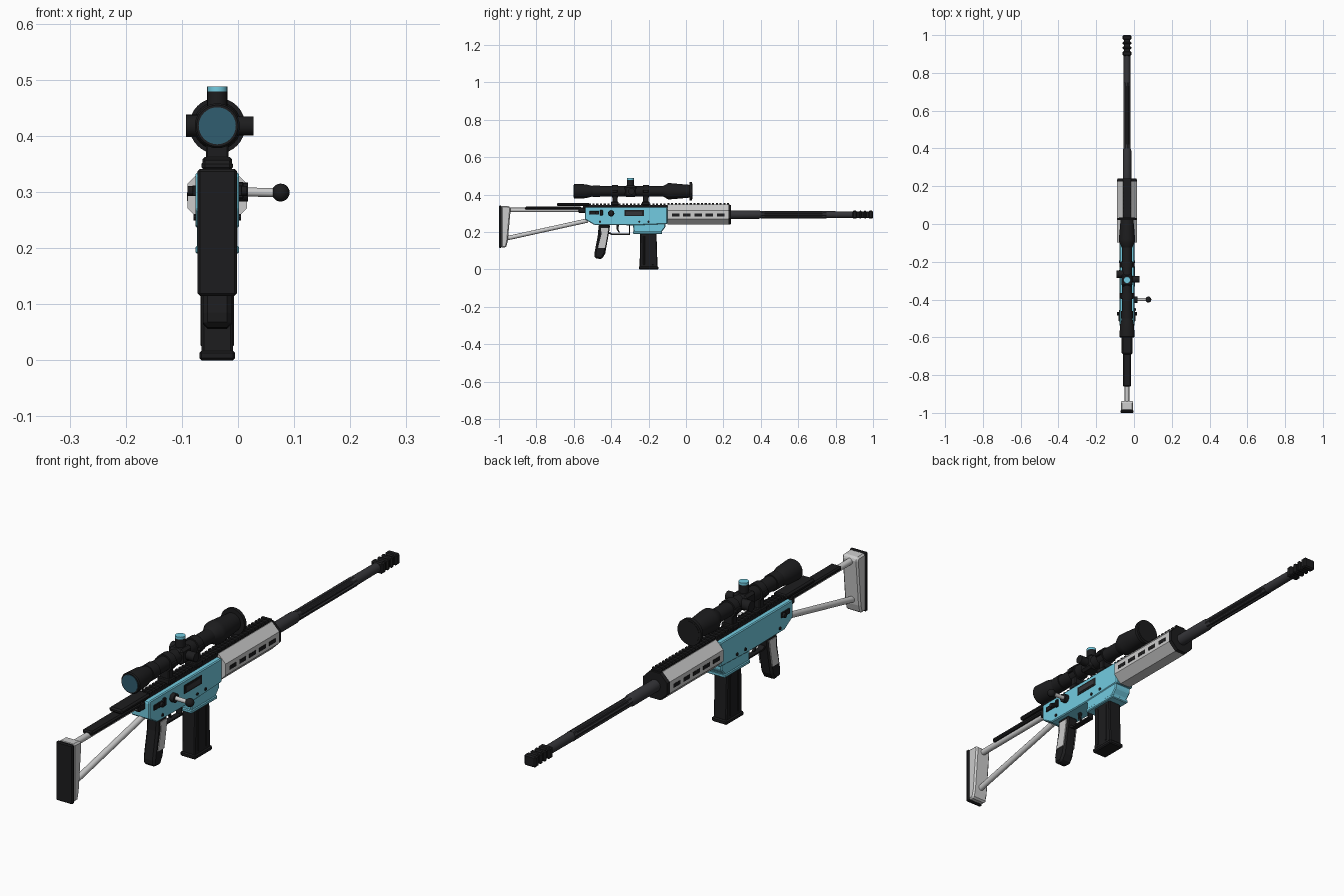
import bpy, bmesh, math
from mathutils import Vector

if "Cube" in bpy.data.objects:
    bpy.data.objects.remove(bpy.data.objects["Cube"])

CX = -0.037          # centre plane of the rifle


def mat(name, r, g, b):
    m = bpy.data.materials.new(name)
    m.diffuse_color = (r, g, b, 1)
    m.use_nodes = True
    m.node_tree.nodes["Principled BSDF"].inputs["Base Color"].default_value = m.diffuse_color
    return m


BLACK = mat("black", 0.012, 0.012, 0.013)
STEEL = mat("dark_steel", 0.035, 0.035, 0.04)
CYAN = mat("cyan", 0.17, 0.6, 0.75)
GLASS = mat("lens_glass", 0.03, 0.11, 0.16)


def finish(name, bm, material=None, bevel=0, smooth=False):
    bmesh.ops.recalc_face_normals(bm, faces=bm.faces)
    me = bpy.data.meshes.new(name)
    bm.to_mesh(me)
    bm.free()
    ob = bpy.data.objects.new(name, me)
    bpy.context.collection.objects.link(ob)
    if material:
        me.materials.append(material)
    if bevel:
        b = ob.modifiers.new("bevel", 'BEVEL')
        b.width, b.segments = bevel, 1
    if smooth:
        bpy.ops.object.select_all(action='DESELECT')
        ob.select_set(True)
        bpy.context.view_layer.objects.active = ob
        bpy.ops.object.shade_smooth_by_angle(angle=math.radians(35))
    return ob


def skin(rings):
    """Closed solid through a list of equal-length point rings."""
    bm = bmesh.new()
    vs = [[bm.verts.new(p) for p in ring] for ring in rings]
    n = len(vs[0])
    for a, b in zip(vs, vs[1:]):
        for i in range(n):
            bm.faces.new((a[i], a[(i + 1) % n], b[(i + 1) % n], b[i]))
    bm.faces.new(vs[0])
    bm.faces.new(vs[-1])
    return bm


def prism(name, yz, half, material=None, bevel=0.0, x=CX):
    return finish(name, skin([[(x + s * half, y, z) for y, z in yz] for s in (-1, 1)]), material, bevel)


def box(name, y0, y1, z0, z1, half, material=None, bevel=0.0, x=CX):
    return prism(name, [(y0, z0), (y1, z0), (y1, z1), (y0, z1)], half, material, bevel, x)


def lathe(name, prof, z, material=None, n=24, x=CX, turn=0.0, smooth=True):
    """Round part along y from (y, radius) pairs."""
    ang = [2 * math.pi * (i + turn) / n for i in range(n)]
    rings = [[(x + r * math.cos(a), y, z + r * math.sin(a)) for a in ang] for y, r in prof]
    return finish(name, skin(rings), material, 0, smooth)


def rod(name, p, q, r, material=None, n=16, r2=None):
    p, q = Vector(p), Vector(q)
    rot = (q - p).to_track_quat('Z', 'Y')
    circ = [(math.cos(2 * math.pi * i / n), math.sin(2 * math.pi * i / n)) for i in range(n)]
    rings = [[c + rot @ Vector((k * a, k * b, 0)) for a, b in circ] for c, k in ((p, r), (q, r2 or r))]
    return finish(name, skin(rings), material, 0, True)


# receiver and magazine well
prism("receiver", [(-.54, .33), (-.54, .268), (-.49, .238), (-.285, .236), (-.1, .243), (-.1, .335), (-.535, .335)],
      .039, CYAN, .007)
prism("magazine_well", [(-.28, .19), (-.13, .19), (-.128, .205), (-.11, .225), (-.11, .25), (-.285, .25), (-.28, .205)],
      .036, CYAN, .004)
box("magazine_well_lip", -.283, -.127, .19, .204, .039, CYAN, .003)
box("receiver_rail", -.55, -.1, .332, .345, .02, BLACK)
box("ejection_port", -.33, -.225, .285, .318, .002, BLACK, 0, CX + .039)
box("bolt_body", -.32, -.235, .292, .311, .002, STEEL, 0, CX + .0405)
box("rear_plug", -.575, -.53, .302, .33, .022, BLACK, .004)
for s in (-1, 1):
    for y in (-.46, -.25, -.2):
        rod("receiver_pin", (CX + s * .036, y, .255), (CX + s * .042, y, .255), .006, BLACK, 10)
    box("safety_plate", -.515, -.465, .293, .312, .003, BLACK, .001, CX + s * .041)
    rod("safety_pivot", (CX + s * .038, -.475, .302), (CX + s * .053, -.475, .302), .009, BLACK, 12)
box("bolt_release", -.46, -.445, .288, .318, .005, BLACK, .002, CX + .042)

# bolt handle
rod("bolt_handle_root", (CX + .03, -.4, .3), (.018, -.4, .3), .017, BLACK)
rod("bolt_handle", (.01, -.4, .3), (.07, -.4, .299), .008)
bm = bmesh.new()
bmesh.ops.create_uvsphere(bm, u_segments=16, v_segments=10, radius=.016)
bmesh.ops.translate(bm, verts=bm.verts, vec=(.076, -.4, .299))
finish("bolt_knob", bm, BLACK, 0, True)

# octagonal handguard with slots and end cap
APO = .053 / math.cos(math.pi / 8)
lathe("handguard", [(-.098, APO), (.226, APO)], .293, None, 8, turn=.5, smooth=False)
lathe("handguard_cap", [(.226, APO), (.24, APO * .96)], .293, BLACK, 8, turn=.5, smooth=False)
for i in range(5):
    y = -.075 + i * .06
    for s in (-1, 1):
        box("handguard_slot", y, y + .04, .284, .299, .001, BLACK, 0, CX + s * .0532)
box("handguard_rail", -.1, .235, .34, .348, .02, BLACK)
for i in range(39):
    y = -.54 + i * .02
    z = .344 if y < -.11 else .346
    box("rail_tooth", y, y + .011, z, z + .008, .02, BLACK)

# fluted barrel and muzzle brake
lathe("barrel_base", [(.23, .0225), (.39, .0225), (.4, .019)], .293, STEEL)
flutes = []
for y, depth in ((.4, 0), (.42, .004), (.73, .004), (.75, 0)):
    ring = []
    for i in range(32):
        a = 2 * math.pi * (i + .5) / 32
        r = .0195 - (depth if i % 4 < 2 else 0)
        ring.append((CX + r * math.cos(a), y, .293 + r * math.sin(a)))
    flutes.append(ring)
finish("fluted_barrel", skin(flutes), STEEL)
lathe("barrel_end", [(.75, .0185), (.9, .0175)], .293, STEEL)
box("muzzle_core", .895, .998, .275, .311, .017, BLACK, .004)
for y0, y1 in ((.89, .915), (.925, .94), (.95, .965), (.975, 1.0)):
    box("muzzle_baffle", y0, y1, .272, .314, .024, BLACK, .005)

# magazine
prism("magazine", [(-.248, .012), (-.152, .012), (-.158, .2), (-.245, .2)], .028, BLACK, .004)
box("magazine_base", -.252, -.147, 0, .017, .032, BLACK, .004)
for y in (-.225, -.178):
    box("magazine_rib", y - .005, y + .005, .025, .18, .030, BLACK, .002)

# grip, panels and trigger
prism("grip", [(-.468, .24), (-.405, .24), (-.413, .19), (-.432, .085), (-.45, .055), (-.488, .06), (-.49, .085),
               (-.47, .19)], .025, BLACK, .008)
for s in (-1, 1):
    prism("grip_panel", [(-.455, .222), (-.413, .222), (-.419, .185), (-.432, .115), (-.47, .115), (-.452, .19)],
          .002, None, 0, CX + s * .0255)
box("guard_bottom", -.4, -.3, .185, .191, .011, BLACK)
box("guard_front", -.306, -.3, .185, .24, .011, BLACK)
prism("guard_rear", [(-.415, .192), (-.4, .185), (-.394, .191), (-.408, .2)], .011, BLACK)
prism("trigger", [(-.372, .24), (-.358, .24), (-.362, .215), (-.352, .197), (-.36, .197), (-.372, .215)], .005, BLACK)

# skeleton stock
prism("butt_plate", [(-.988, .118), (-.962, .118), (-.953, .15), (-.937, .325), (-.942, .338), (-.988, .34)],
      .033, None, .006)
box("butt_pad", -1.0, -.986, .115, .341, .035, BLACK, .004)
rod("stock_upper_tube", (CX, -.96, .318), (CX, -.53, .318), .012)
rod("stock_lower_strut", (CX, -.965, .165), (CX, -.525, .262), .0115)
box("stock_tube_cover", -.86, -.56, .32, .337, .022, BLACK, .005)
box("cheek_rest", -.69, -.515, .338, .356, .028, BLACK, .006)

# scope body
SZ = .418
lathe("scope_eyepiece", [(-.6, .037), (-.596, .04), (-.535, .037), (-.5, .028)], SZ, BLACK, 32)
lathe("scope_tube", [(-.51, .027), (-.08, .027)], SZ, BLACK, 32)
lathe("scope_zoom_ring", [(-.5, .031), (-.46, .031)], SZ, BLACK, 32)
lathe("scope_bell", [(-.125, .027), (-.095, .043), (-.08, .043), (.022, .034)], SZ, BLACK, 32)
lathe("scope_front_flange", [(.02, .05), (.033, .05)], SZ, BLACK, 32)
lathe("rear_lens", [(-.602, .033), (-.595, .033)], SZ, GLASS, 32)
lathe("front_lens", [(.03, .042), (.0345, .042)], SZ, BLACK, 32)

# scope turrets
box("turret_block", -.33, -.265, SZ - .03, SZ + .03, .03, BLACK, .009)
rod("top_turret", (CX, -.297, SZ), (CX, -.297, .479), .018, BLACK, 20)
rod("top_turret_cap", (CX, -.297, .479), (CX, -.297, .488), .018, CYAN, 20)
rod("right_turret", (CX, -.292, SZ), (.028, -.292, SZ), .017, BLACK, 20)
rod("left_turret", (CX, -.265, SZ), (-.093, -.265, SZ), .02, BLACK, 20)

# scope mounts
for y in (-.38, -.215):
    box("mount_foot", y - .02, y + .02, .343, .362, .026, BLACK, .003)
    box("mount_neck", y - .014, y + .014, .355, .4, .02, BLACK, .003)
    lathe("mount_ring", [(y - .016, .033), (y + .016, .033)], SZ, BLACK, 24)
    for s in (-1, 1):
        box("ring_clamp", y - .014, y + .014, SZ - .008, SZ + .008, .006, BLACK, .002, CX + s * .034)
